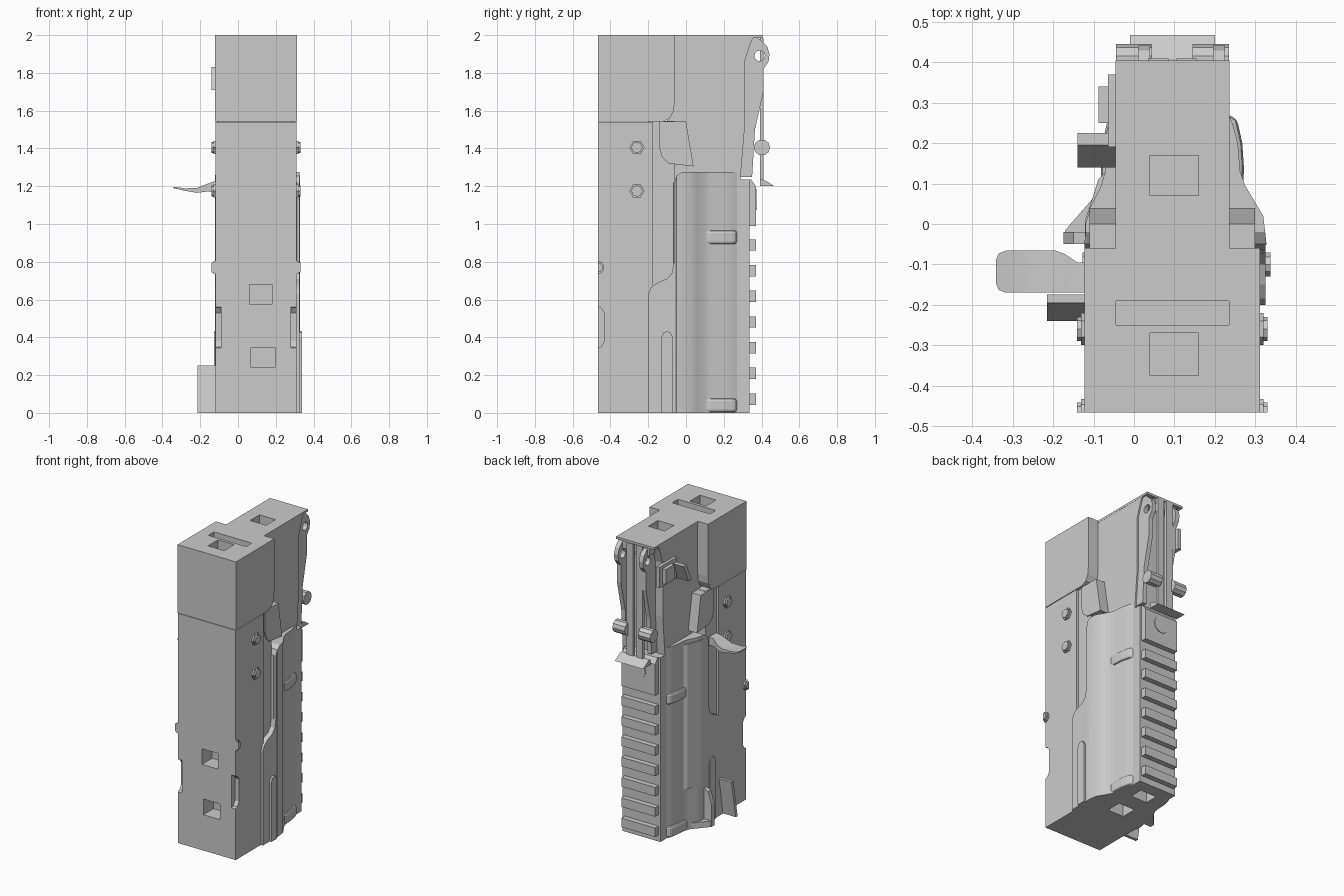
import bpy, bmesh, math
from mathutils import Vector

old = bpy.data.objects.get("Cube")
if old:
    bpy.data.objects.remove(old, do_unlink=True)

CX = 0.095  # centre line of the housing

grey = bpy.data.materials.new("plain grey")
grey.use_nodes = True
grey.diffuse_color = (0.6, 0.6, 0.6, 1)
grey.node_tree.nodes["Principled BSDF"].inputs["Base Color"].default_value = (0.6, 0.6, 0.6, 1)


def prism(name, pts, lo, hi, axis="z", smooth=False):
    """Extrude a 2D outline from lo to hi along an axis."""
    place = {"x": lambda a, b, t: (t, a, b),
             "y": lambda a, b, t: (a, t, b),
             "z": lambda a, b, t: (a, b, t)}[axis]
    bm = bmesh.new()
    face = bm.faces.new([bm.verts.new(place(a, b, lo)) for a, b in pts])
    new = bmesh.ops.extrude_face_region(bm, geom=[face])["geom"]
    shift = Vector(place(0, 0, hi - lo))
    bmesh.ops.translate(bm, vec=shift, verts=[v for v in new if isinstance(v, bmesh.types.BMVert)])
    bmesh.ops.recalc_face_normals(bm, faces=bm.faces[:])
    mesh = bpy.data.meshes.new(name)
    bm.to_mesh(mesh)
    bm.free()
    mesh.materials.append(grey)
    ob = bpy.data.objects.new(name, mesh)
    bpy.context.collection.objects.link(ob)
    if smooth:
        bpy.ops.object.select_all(action="DESELECT")
        ob.select_set(True)
        bpy.context.view_layer.objects.active = ob
        bpy.ops.object.shade_smooth_by_angle(angle=math.radians(35))
    return ob


def box(name, x, y, z):
    return prism(name, [(x[0], y[0]), (x[1], y[0]), (x[1], y[1]), (x[0], y[1])], z[0], z[1])


def mid_box(name, half, y, z):
    return box(name, (CX - half, CX + half), y, z)


def pair(name, pts, near, far):
    """Matching side plates, near and far measured from the centre line."""
    return [prism(f"{side}_{name}", pts, *sorted((CX + s * near, CX + s * far)), axis="x")
            for side, s in (("left", 1), ("right", -1))]


def disc(y, z, r, n=12, turn=math.tau):
    steps = n if turn == math.tau else n - 1
    start = 0 if turn == math.tau else -turn / 2
    return [(y + r * math.cos(start + turn * i / steps), z + r * math.sin(start + turn * i / steps))
            for i in range(n)]


def cut(ob, cutters):
    """Subtract cutters, bake the result and delete them."""
    for c in cutters:
        mod = ob.modifiers.new("cut", "BOOLEAN")
        mod.operation = "DIFFERENCE"
        mod.solver = "EXACT"
        mod.object = c
    bpy.context.view_layer.update()
    baked = bpy.data.meshes.new_from_object(ob.evaluated_get(bpy.context.evaluated_depsgraph_get()))
    ob.modifiers.clear()
    ob.data = baked
    for c in cutters:
        bpy.data.objects.remove(c, do_unlink=True)


# Front housing with square sockets and edge notches
housing = mid_box("front_housing", 0.215, (-0.467, -0.175), (0, 1.54))
notch = [(-0.5, 0.33), (-0.45, 0.35), (-0.432, 0.38), (-0.432, 0.53), (-0.45, 0.555), (-0.5, 0.575)]
cut(housing, [box("cutter", (0.06, 0.18), (-0.6, -0.36), (0.575, 0.68)),
              box("cutter", (0.07, 0.195), (-0.6, -0.36), (0.24, 0.345))]
    + pair("notch_cutter", notch, 0.185, 0.3))
mid_box("inner_core", 0.197, (-0.2, -0.06), (0.5, 1.545))

# Upper cap with rounded lower rear corner, cross groove and socket
cap = prism("upper_cap", [(-0.467, 1.543), (-0.12, 1.543), (-0.085, 1.56), (-0.065, 1.6),
                          (-0.06, 1.65), (-0.06, 2), (-0.467, 2)], CX - 0.217, CX + 0.217, "x")
cut(cap, [mid_box("cutter", 0.14, (-0.25, -0.19), (1.95, 2.1)),
          box("cutter", (0.04, 0.16), (-0.375, -0.27), (1.9, 2.1))])

# Rear column, its top plate and the inset hinge plates
column = prism("rear_column", [(-0.1, 1.2), (0.285, 1.2), (0.31, 1.5), (0.31, 1.86), (0.34, 1.95),
                               (0.36, 1.999), (-0.1, 1.999)], CX - 0.14, CX + 0.14, "x")
plate = mid_box("top_plate", 0.141, (-0.08, 0.405), (1.985, 2))
for part in (column, plate):
    cut(part, [box("cutter", (0.04, 0.16), (0.07, 0.17), (1.9, 2.1))])
hinge = [(0.27, 1.25), (0.35, 1.25), (0.365, 1.5), (0.41, 1.7), (0.41, 1.82), (0.437, 1.86),
         (0.442, 1.9), (0.43, 1.94), (0.4, 1.97), (0.38, 1.985), (0.33, 1.985), (0.3, 1.9)]
for side, x in (("left", 0.195), ("right", 0.01)):
    ob = prism(f"{side}_hinge_plate", hinge, x, x + 0.03, "x")
    cut(ob, [prism("cutter", disc(0.39, 1.89, 0.028), -1, 1, "x")])

# Scooped shoulder plates between cap and grip
pair("shoulder_plate", [(-0.14, 1.543), (-0.14, 1.4), (-0.125, 1.35), (-0.09, 1.32),
                        (0.04, 1.305), (0.0, 1.543)], 0.13, 0.205)

# Rounded grip shell, fuller on the left, with two sockets and clipped upper front corners
left_half = [(0.31, -0.065), (0.328, -0.05), (0.32, 0.02), (0.296, 0.06), (0.275, 0.095),
             (0.263, 0.13), (0.257, 0.2), (0.245, 0.245), (0.235, 0.27)]
right_half = [(-0.045, 0.27), (-0.055, 0.245), (-0.065, 0.2), (-0.071, 0.13), (-0.083, 0.09),
              (-0.107, 0.045), (-0.12, 0), (-0.12, -0.065)]
grip = prism("grip_shell", left_half + right_half, 0, 1.275, smooth=True)
cut(grip, [box("cutter", (0.035, 0.155), (y, y + 0.105), (-0.1, 0.1)) for y in (-0.06, 0.16)]
    + [prism("cutter", [(-0.1, 1.22), (-0.063, 1.22), (-0.05, 1.255), (-0.02, 1.275),
                        (-0.02, 1.35), (-0.1, 1.35)], -1, 1, "x")])
skirt = [(-0.2, 0), (-0.2, 0.63), (-0.185, 0.665), (-0.15, 0.69), (-0.1, 0.71), (-0.075, 0.74),
         (-0.063, 0.8), (-0.063, 1.22), (-0.05, 1.255), (-0.04, 1.26), (-0.04, 0)]
prism("left_grip_skirt", skirt, 0.25, 0.325, "x")
prism("right_grip_skirt", skirt, -0.122, -0.055, "x")
mid_box("grip_floor", 0.21, (-0.2, -0.062), (0, 0.06))

# Raised flat panel on the right of the grip
prism("grip_panel", [(-0.1, -0.05), (-0.121, -0.03), (-0.121, 0.01), (-0.088, 0.11),
                     (-0.07, 0.13), (-0.05, 0.13)], 0.28, 1.25)

# Swollen ribs around the grip
rib = [(0.12, -0.03), (0.15, 0.085), (0.176, 0.095), (0.177, 0.14), (0.173, 0.2), (0.16, 0.26),
       (0.12, 0.28)]
for i, z in enumerate((0.04, 0.93)):
    for side, s in (("left", 1), ("right", -1)):
        ob = prism(f"{side}_grip_rib_{i}", [(CX + s * d, y) for d, y in rib], z - 0.037, z + 0.037)
        bev = ob.modifiers.new("soft edge", "BEVEL")
        bev.width = 0.014
        bev.segments = 2

# Toothed rail at the rear, slightly narrower than its base
mid_box("rail_base", 0.14, (0.25, 0.335), (0, 1.235))
for i in range(7):
    z = 0.073 + 0.136 * i
    mid_box(f"rail_tooth_{i}", 0.125, (0.33, 0.37), (z - 0.03, z + 0.03))
prism("rail_stop", [(0.33, 0.99), (0.37, 0.99), (0.37, 1.2), (0.345, 1.235), (0.33, 1.235)],
      CX - 0.125, CX + 0.125, "x")
prism("rail_button", [(CX + a, z) for a, z in disc(0, 1.13, 0.055, 16)], 0.36, 0.374, "y")

# Latch straps, foot and knobs behind the column
for side, s in (("left", 1), ("right", -1)):
    x = CX + s * 0.035
    box(f"{side}_latch_strap", (x - 0.025, x + 0.025), (0.392, 0.41), (1.2, 1.985))
    a, b = sorted((CX + s * 0.05, CX + s * 0.14))
    prism(f"{side}_latch_knob", disc(0.402, 1.405, 0.043, 10), a, b, "x")
prism("latch_foot", [(0.392, 1.235), (0.392, 1.2), (0.468, 1.2), (0.43, 1.225), (0.41, 1.235)],
      CX - 0.105, CX + 0.105, "x")
mid_box("latch_bridge", 0.1, (0.3, 0.395), (1.93, 1.98))

# Bolt heads on both sides, and half bolts at the front edge
for i, z in enumerate((1.405, 1.175)):
    pair(f"bolt_{i}", disc(-0.26, z, 0.04, 6), 0.2, 0.226)
    pair(f"bolt_cap_{i}", disc(-0.26, z, 0.03, 8), 0.2, 0.236)
pair("edge_bolt", disc(-0.467, 0.77, 0.035, 6, math.pi), 0.2, 0.226)
pair("edge_bolt_cap", disc(-0.467, 0.77, 0.026, 6, math.pi), 0.2, 0.236)

# Long round-ended tab low on the left side, and its flush twin
tab = [(-0.13, 0), (-0.13, 0.4), (-0.118, 0.425), (-0.1, 0.432), (-0.082, 0.425),
       (-0.07, 0.4), (-0.07, 0)]
prism("left_long_tab", tab, 0.29, 0.338, "x")
prism("right_long_tab", tab, -0.128, -0.1, "x")

# Thumb lever sticking out on the right, with rounded tip corners
lever = [(-0.1, 1.17), (-0.16, 1.172), (-0.22, 1.165), (-0.29, 1.178), (-0.342, 1.19),
         (-0.342, 1.197), (-0.28, 1.189), (-0.22, 1.19), (-0.17, 1.21), (-0.13, 1.225), (-0.1, 1.225)]
thumb = prism("thumb_lever", lever, -0.17, -0.066, "y", smooth=True)
cut(thumb, [prism("cutter", [(-0.4, y), (-0.342, y + s * 0.025), (-0.335, y + s * 0.008),
                             (-0.315, y), (-0.315, y - s * 0.1), (-0.4, y - s * 0.1)], 1, 1.4)
            for y, s in ((-0.171, 1), (-0.065, -1))]
    + [prism("cutter", [(-0.21, -0.06), (-0.17, -0.075), (-0.14, -0.095), (-0.05, -0.1),
                        (-0.05, -0.06)], 1, 1.4)])

# Flared flange and thin slanted fins at the foot of the right side
prism("foot_flange", [(-0.11, -0.05), (-0.175, -0.05), (-0.17, -0.015), (-0.07, 0.1), (-0.05, 0.19),
                      (-0.04, 0.05)], 0, 0.04)
prism("rear_fin", [(-0.11, 0), (-0.175, 0), (-0.175, 0.15), (-0.15, 0.23), (-0.11, 0.25)],
      -0.05, -0.02, "y")
prism("front_fin", [(-0.195, 0.252), (-0.175, 0.252), (-0.22, 0), (-0.24, 0)], -0.215, -0.11, "x")

# Slanted catch and plates high on the right of the column
prism("side_catch", [(0.195, 1.83), (0.225, 1.83), (0.17, 1.71), (0.14, 1.71)], -0.14, -0.04, "x")
box("side_strip", (-0.064, -0.04), (0.19, 0.37), (1.72, 1.86))
box("side_pad", (-0.088, -0.06), (0.25, 0.34), (1.74, 1.84))
